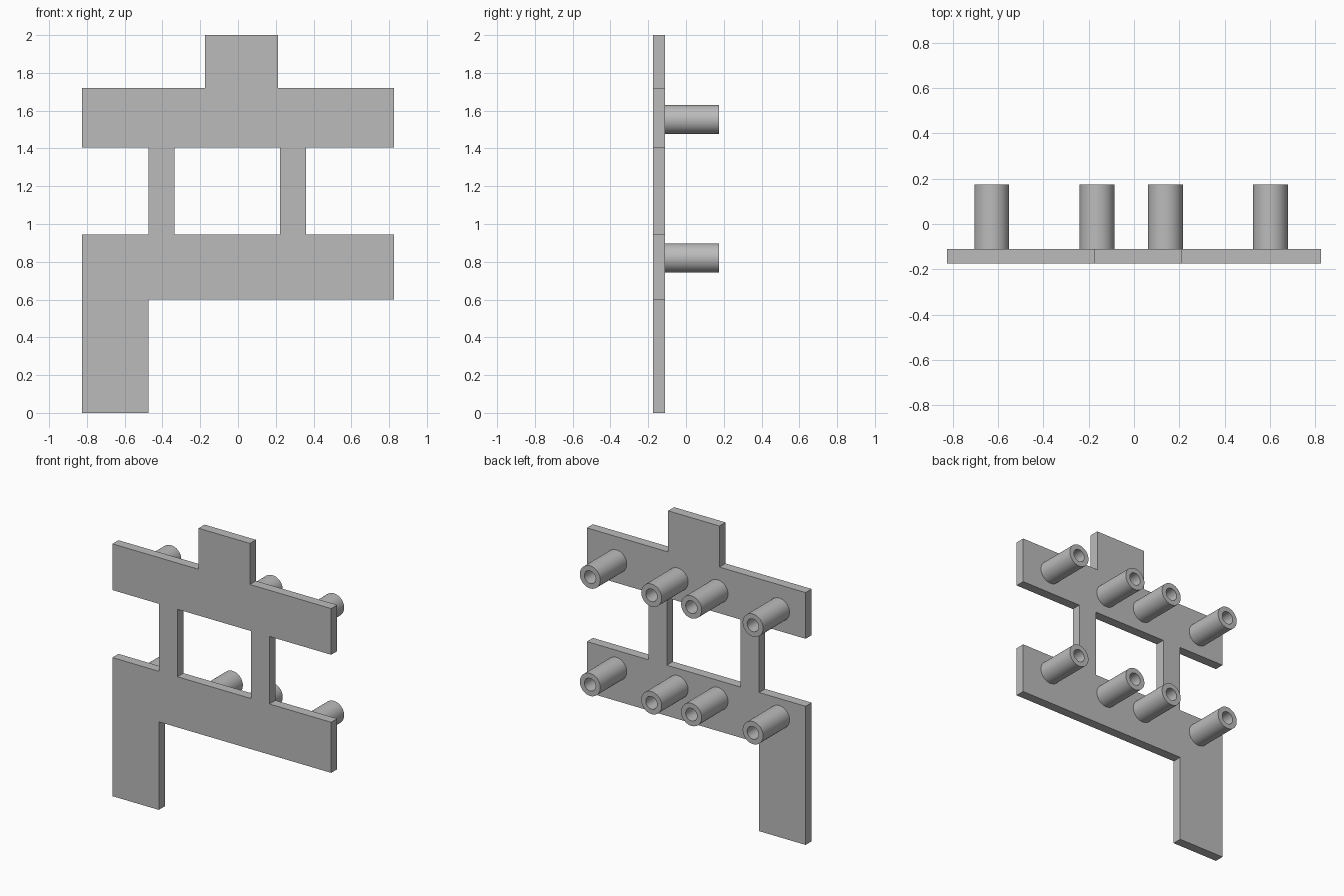
import bpy, bmesh, math
from mathutils import Matrix

if "Cube" in bpy.data.objects:
    bpy.data.objects.remove(bpy.data.objects["Cube"], do_unlink=True)

FRONT, PLATE_BACK, TUBE_END = -0.175, -0.11, 0.175

# Single matte grey
grey = bpy.data.materials.new("plain grey")
grey.use_nodes = True
colour = (0.5, 0.5, 0.5, 1)
grey.diffuse_color = colour
grey.node_tree.nodes["Principled BSDF"].inputs["Base Color"].default_value = colour


def make_object(name, bm):
    bmesh.ops.recalc_face_normals(bm, faces=bm.faces)
    mesh = bpy.data.meshes.new(name)
    bm.to_mesh(mesh)
    bm.free()
    mesh.materials.append(grey)
    obj = bpy.data.objects.new(name, mesh)
    bpy.context.collection.objects.link(obj)
    return obj


def add_loop(bm, points):
    verts = [bm.verts.new((x, FRONT, z)) for x, z in points]
    for a, b in zip(verts, verts[1:] + verts[:1]):
        bm.edges.new((a, b))


# Flat plate: stepped outline with a window between the two uprights
outline = [(-0.825, 0), (-0.475, 0), (-0.475, 0.6), (0.825, 0.6),
           (0.825, 0.945), (0.36, 0.945), (0.36, 1.405), (0.825, 1.405),
           (0.825, 1.72), (0.212, 1.72), (0.212, 2), (-0.175, 2),
           (-0.175, 1.72), (-0.825, 1.72), (-0.825, 1.405), (-0.475, 1.405),
           (-0.475, 0.945), (-0.825, 0.945)]
window = [(-0.335, 0.945), (0.222, 0.945), (0.222, 1.405), (-0.335, 1.405)]
bm = bmesh.new()
add_loop(bm, outline)
add_loop(bm, window)
bmesh.ops.triangle_fill(bm, edges=bm.edges[:], use_beauty=True, normal=(0, -1, 0))
extruded = bmesh.ops.extrude_face_region(bm, geom=bm.faces[:], use_keep_orig=True)
moved = [g for g in extruded["geom"] if isinstance(g, bmesh.types.BMVert)]
bmesh.ops.translate(bm, verts=moved, vec=(0, PLATE_BACK - FRONT, 0))
make_object("plate", bm)


# Hollow mounting tubes: a wall profile spun around the y axis
def add_tube(name, x, z, outer=0.077, inner=0.043):
    bm = bmesh.new()
    profile = [(outer, PLATE_BACK), (outer, TUBE_END), (inner, TUBE_END), (inner, PLATE_BACK)]
    verts = [bm.verts.new((r, y, 0)) for r, y in profile]
    edges = [bm.edges.new(pair) for pair in zip(verts, verts[1:])]
    bmesh.ops.spin(bm, geom=verts + edges, axis=(0, 1, 0), cent=(0, 0, 0),
                   angle=math.tau, steps=48, use_merge=True)
    bmesh.ops.remove_doubles(bm, verts=bm.verts[:], dist=0.0005)
    bmesh.ops.transform(bm, matrix=Matrix.Translation((x, 0, z)), verts=bm.verts[:])
    obj = make_object(name, bm)
    bpy.ops.object.select_all(action="DESELECT")
    obj.select_set(True)
    bpy.context.view_layer.objects.active = obj
    bpy.ops.object.shade_smooth_by_angle(angle=math.radians(30))


for row, z in (("lower", 0.82), ("upper", 1.553)):
    for i, x in enumerate((-0.627, -0.163, 0.138, 0.601), 1):
        add_tube(f"{row}_tube_{i}", x, z)
